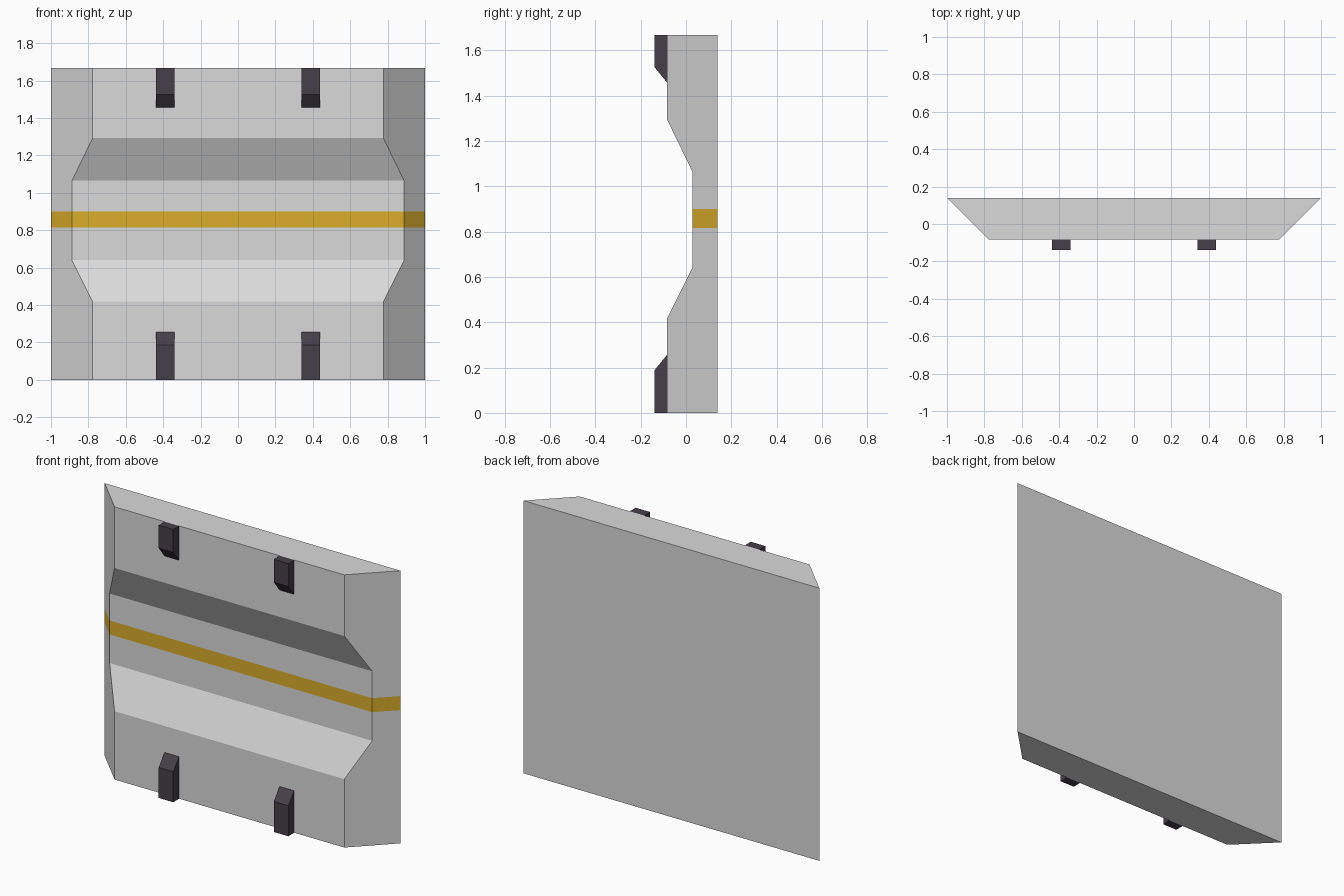
import bpy

if "Cube" in bpy.data.objects:
    bpy.data.objects.remove(bpy.data.objects["Cube"])

BACK, FRONT, RECESS, CLAMP = 0.14, -0.083, 0.028, -0.14
TOP = 1.667


def material(name, rgb):
    m = bpy.data.materials.new(name)
    m.diffuse_color = (*rgb, 1)
    m.use_nodes = True
    m.node_tree.nodes["Principled BSDF"].inputs["Base Color"].default_value = m.diffuse_color
    return m


grey = material("light grey", (0.70, 0.70, 0.70))
gold = material("gold", (0.70, 0.42, 0.025))
dark = material("dark charcoal", (0.062, 0.051, 0.068))


def make(name, verts, faces, mats):
    me = bpy.data.meshes.new(name)
    me.from_pydata(verts, [], faces)
    for m in mats:
        me.materials.append(m)
    ob = bpy.data.objects.new(name, me)
    bpy.context.collection.objects.link(ob)
    return ob


# Wall panel: rows of (z, front y); the ends are cut at 45 degrees
rows = [(0, FRONT), (0.418, FRONT), (0.64, RECESS), (0.815, RECESS),
        (0.90, RECESS), (1.065, RECESS), (1.293, FRONT), (TOP, FRONT)]
verts, faces = [], []
for z, y in rows:
    h = 1 - (BACK - y)
    verts += [(-h, y, z), (h, y, z), (1, BACK, z), (-1, BACK, z)]
for r in range(len(rows) - 1):
    for k in range(4):
        a, b = r * 4 + k, r * 4 + (k + 1) % 4
        faces.append((a, b, b + 4, a + 4))
n = len(verts)
faces += [(3, 2, 1, 0), (n - 4, n - 3, n - 2, n - 1)]
panel = make("wall_panel", verts, faces, [grey, gold])

# Stripe runs over the front and ends, not the back
for p in panel.data.polygons:
    if 0.82 < p.center.z < 0.89 and p.normal.y < 0.5:
        p.material_index = 1

# Clamps: a side profile with a sloped inner end, extruded across x
low = [(FRONT, 0), (CLAMP, 0), (CLAMP, 0.187), (FRONT, 0.257)]
high = [(FRONT, 1.457), (CLAMP, 1.527), (CLAMP, TOP), (FRONT, TOP)]
for level, prof in (("lower", low), ("upper", high)):
    for side, cx in (("left", -0.389), ("right", 0.389)):
        v = [(cx + dx, y, z) for dx in (-0.049, 0.049) for y, z in prof]
        f = [(0, 3, 2, 1), (4, 5, 6, 7)]
        f += [(k, (k + 1) % 4, (k + 1) % 4 + 4, k + 4) for k in range(4)]
        make(f"{level}_{side}_clamp", v, f, [dark])
